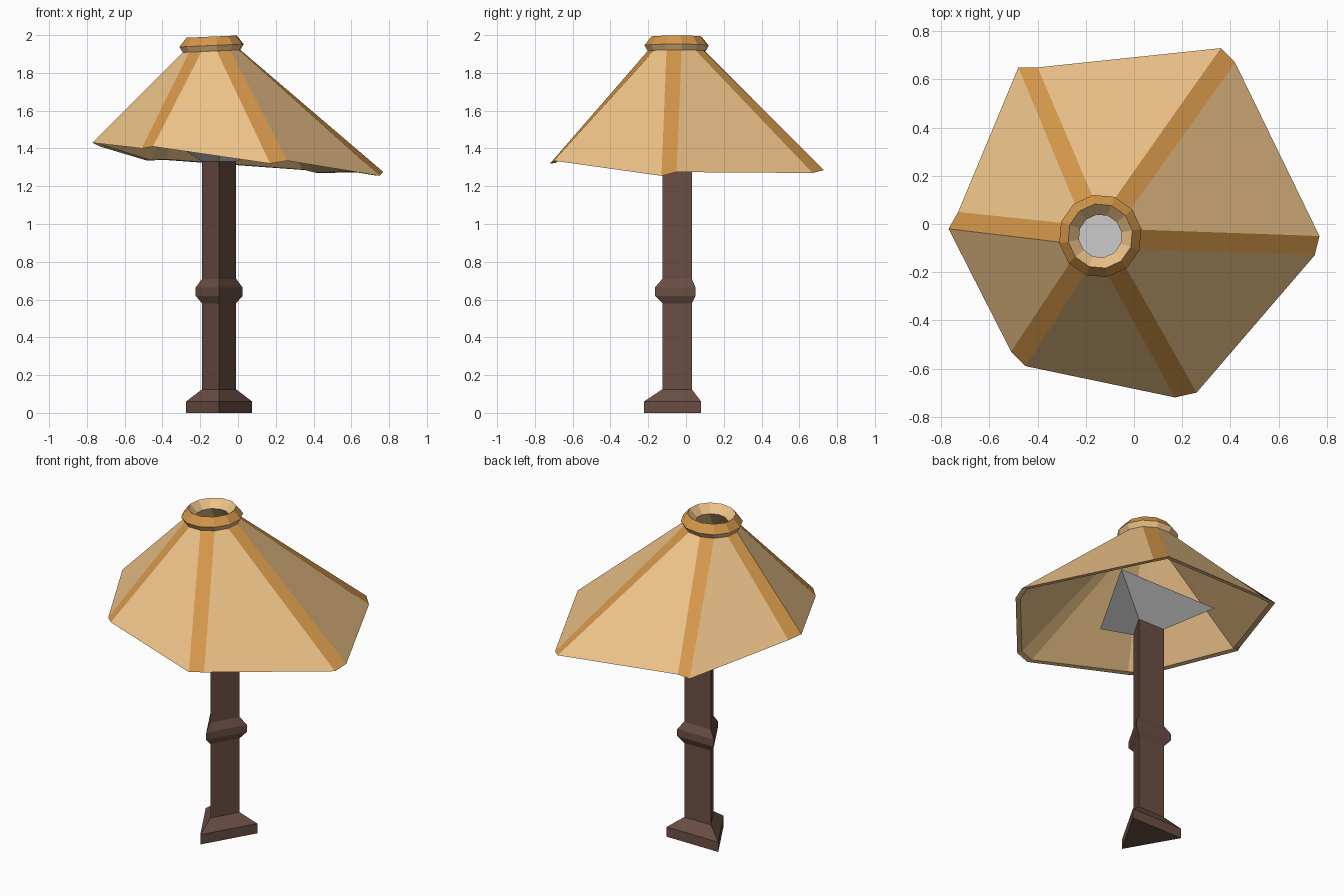
import bpy
import bmesh
from math import sin, cos, radians

if "Cube" in bpy.data.objects:
    bpy.data.objects.remove(bpy.data.objects["Cube"])


def material(name, rgb):
    m = bpy.data.materials.new(name)
    m.diffuse_color = (*rgb, 1)
    m.use_nodes = True
    m.node_tree.nodes["Principled BSDF"].inputs["Base Color"].default_value = m.diffuse_color
    return m


def loft(name, rings, mats=(), cap=True, pick=None):
    """Skin a stack of equal-length rings; cap the ends or close into a loop."""
    bm = bmesh.new()
    loops = [[bm.verts.new(p) for p in r] for r in rings]
    n = len(rings[0])
    steps = len(rings) - 1 if cap else len(rings)
    for i in range(steps):
        a, b = loops[i], loops[(i + 1) % len(loops)]
        for k in range(n):
            j = (k + 1) % n
            f = bm.faces.new((a[k], a[j], b[j], b[k]))
            f.material_index = pick(i, k) if pick else 0
    if cap:
        bm.faces.new(loops[0][::-1])
        bm.faces.new(loops[-1])
    bmesh.ops.recalc_face_normals(bm, faces=bm.faces[:])
    mesh = bpy.data.meshes.new(name)
    bm.to_mesh(mesh)
    bm.free()
    for m in mats:
        mesh.materials.append(m)
    ob = bpy.data.objects.new(name, mesh)
    bpy.context.collection.objects.link(ob)
    return ob


def ring(cx, cy, r, z, n, start, tilt=0.0):
    pts = []
    for k in range(n):
        a = radians(start + 360 * k / n)
        pts.append((cx + r * cos(a), cy + r * sin(a), z + tilt * r * cos(a)))
    return pts


wood = material("dark_wood", (0.15, 0.08, 0.06))
paper = material("shade_paper", (0.86, 0.55, 0.25))
trim = material("shade_trim", (0.66, 0.31, 0.07))

# Three-sided post with stepped foot and a collar halfway up
PX, PY = -0.10, -0.021
post_profile = [(0.202, 0), (0.202, 0.06), (0.104, 0.125), (0.104, 0.58),
                (0.144, 0.62), (0.144, 0.663), (0.104, 0.71), (0.104, 1.33)]
loft("lamp_post", [ring(PX, PY, r, z, 3, -90) for r, z in post_profile], [wood])

# Plain grey three-sided bulb flaring out from the post
loft("bulb", [ring(PX, PY, 0.104, 1.33, 3, -90),
              ring(PX, PY, 0.39, 1.495, 3, -90)])

# Crooked hexagonal shade with narrow corner strips, lower rim starting at right
rim = [(0.77, -0.05, 1.275), (0.42, 0.67, 1.27), (0.36, 0.73, 1.285),
       (-0.40, 0.65, 1.34), (-0.48, 0.65, 1.335), (-0.73, 0.05, 1.41),
       (-0.77, -0.02, 1.43), (-0.51, -0.53, 1.40), (-0.45, -0.59, 1.41),
       (0.17, -0.72, 1.32), (0.26, -0.70, 1.335), (0.75, -0.13, 1.255)]
inner_rim = [(x * 0.96, y * 0.96, z + 0.003) for x, y, z in rim]


def top_ring(r, z):
    return ring(-0.14, -0.05, r, z, 12, 10, 0.045)


rings = [rim, top_ring(0.155, 1.915), top_ring(0.173, 1.945),
         top_ring(0.135, 1.992), top_ring(0.09, 1.945), inner_rim]


def shade_material(i, k):
    return 1 if i == 2 or (i == 0 and k % 2) else 0


loft("lamp_shade", rings, [paper, trim], cap=False, pick=shade_material)
